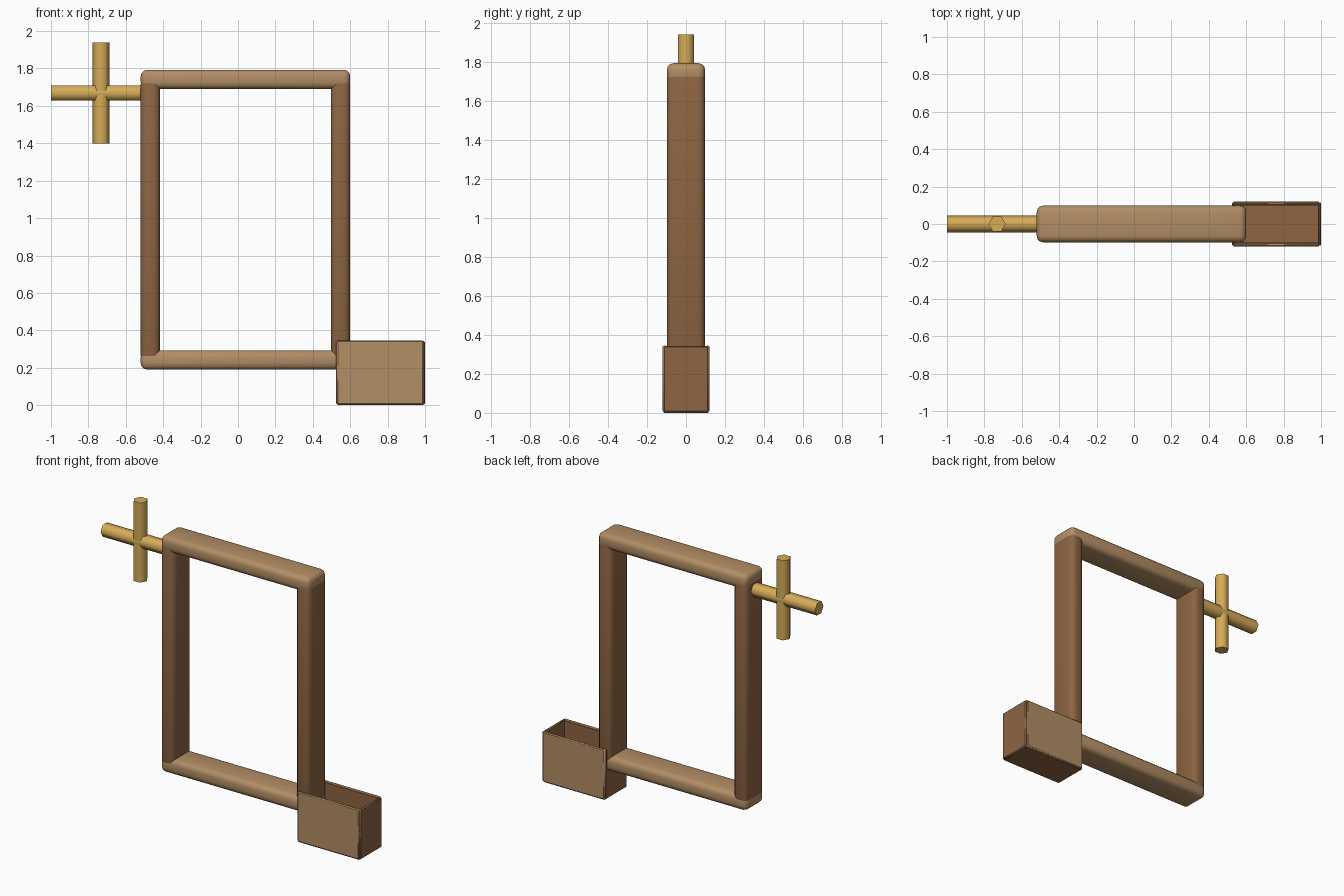
import bpy, math

if "Cube" in bpy.data.objects:
    bpy.data.objects.remove(bpy.data.objects["Cube"])


def material(name, srgb):
    m = bpy.data.materials.new(name)
    m.diffuse_color = [((c / 255 + 0.055) / 1.055) ** 2.4 for c in srgb] + [1]
    m.use_nodes = True
    m.node_tree.nodes["Principled BSDF"].inputs["Base Color"].default_value = m.diffuse_color
    return m


LIGHT = material("light wood", (178, 142, 101))
BROWN = material("brown wood", (141, 101, 67))
GOLD = material("gold", (214, 172, 88))


def finish(name, mat, angle):
    ob = bpy.context.object
    ob.name = name
    ob.data.materials.append(mat)
    bpy.ops.object.shade_smooth_by_angle(angle=math.radians(angle))
    return ob


def box(name, mat, x, y, z, bevel=0.0, segments=3):
    """Box between the given (min, max) ranges with rounded edges."""
    bpy.ops.mesh.primitive_cube_add(size=1)
    ob = bpy.context.object
    for v in ob.data.vertices:
        v.co = [r[0] + (c + 0.5) * (r[1] - r[0]) for c, r in zip(v.co, (x, y, z))]
    if bevel:
        mod = ob.modifiers.new("Round", 'BEVEL')
        mod.width = bevel
        mod.segments = segments
        bpy.ops.object.modifier_apply(modifier=mod.name)
    return finish(name, mat, 40)


def hex_rod(name, mat, loc, length, rot):
    """Six-sided rod."""
    bpy.ops.mesh.primitive_cylinder_add(vertices=6, radius=0.046, depth=length,
                                        location=loc, rotation=rot)
    return finish(name, mat, 65)


# Frame: light rails over brown posts
Y = (-0.098, 0.098)
for name, z in (("bottom_rail", 0.19), ("top_rail", 1.69)):
    box(name, LIGHT, (-0.52, 0.60), Y, (z, z + 0.103), 0.034)
for name, x in (("left_post", -0.52), ("right_post", 0.497)):
    box(name, BROWN, (x, x + 0.103), Y, (0.232, 1.752), 0.034)

# Crossed gold handle
hex_rod("handle_shaft", GOLD, (-0.75, 0, 1.668), 0.50, (0, math.pi / 2, 0))
hex_rod("handle_bar", GOLD, (-0.732, 0, 1.67), 0.54, (0, 0, math.pi / 2))

# Open-topped box: light side panels, brown ends, floor and lining
for name, s in (("front_panel", -1), ("back_panel", 1)):
    box(name, LIGHT, (0.528, 0.992), sorted((s * 0.103, s * 0.12)), (0.004, 0.345), 0.006, 1)
    box(name + "_lining", BROWN, (0.535, 0.985), sorted((s * 0.099, s * 0.104)), (0.01, 0.338))
for name, x in (("inner_end", 0.524), ("outer_end", 0.983)):
    box(name, BROWN, (x, x + 0.017), (-0.116, 0.116), (0.004, 0.343), 0.006, 1)
box("box_floor", BROWN, (0.532, 0.99), (-0.115, 0.115), (0, 0.02), 0.004, 1)
